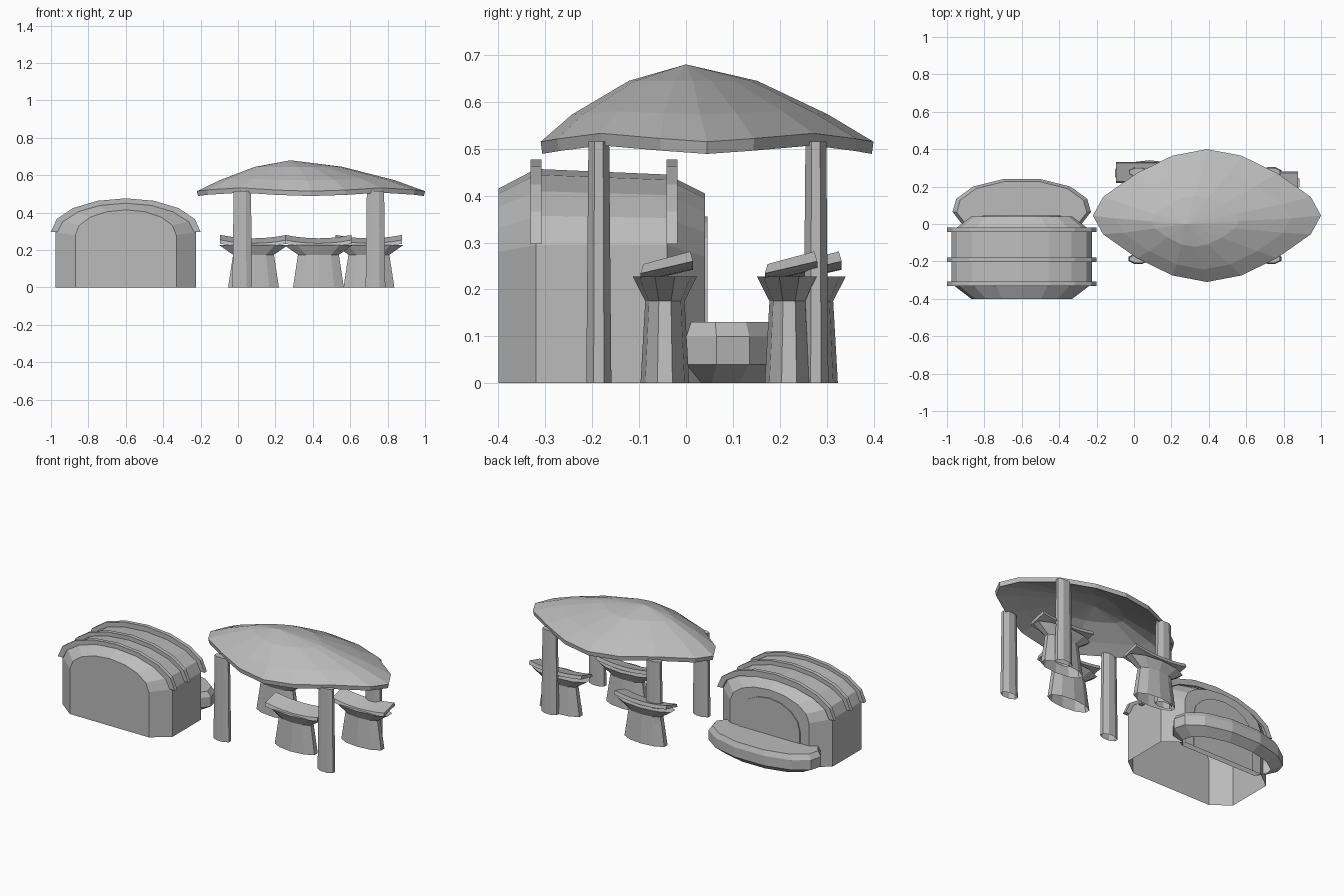
import bpy
import bmesh
from math import cos, sin, pi

cube = bpy.data.objects.get("Cube")
if cube:
    bpy.data.objects.remove(cube)

GREY = (0.5, 0.5, 0.5, 1)
stone = bpy.data.materials.new("plain grey")
stone.diffuse_color = GREY
stone.use_nodes = True
stone.node_tree.nodes["Principled BSDF"].inputs["Base Color"].default_value = GREY


def loft(name, rings, start=False, end=False, closed=True, wrap=False):
    """Skin a list of equal-length rings, optionally capping the ends."""
    bm = bmesh.new()
    rows = [[bm.verts.new(p) for p in ring] for ring in rings]
    n = len(rows[0])
    pairs = list(zip(rows, rows[1:]))
    if wrap:
        pairs.append((rows[-1], rows[0]))
    for a, b in pairs:
        for i in range(n if closed else n - 1):
            j = (i + 1) % n
            bm.faces.new((a[i], a[j], b[j], b[i]))
    if start:
        bm.faces.new(rows[0])
    if end:
        bm.faces.new(rows[-1])
    bmesh.ops.remove_doubles(bm, verts=bm.verts, dist=0.0001)
    bmesh.ops.recalc_face_normals(bm, faces=bm.faces)
    mesh = bpy.data.meshes.new(name)
    bm.to_mesh(mesh)
    bm.free()
    mesh.materials.append(stone)
    obj = bpy.data.objects.new(name, mesh)
    bpy.context.collection.objects.link(obj)
    return obj


def ellipse(cx, cy, z, rx, ry, n):
    return [(cx + rx * cos(2 * pi * (i + 0.5) / n), cy + ry * sin(2 * pi * (i + 0.5) / n), z)
            for i in range(n)]


HUT_X = -0.6


def arch(y, half, spring, top, feet=True):
    """Eight-segment arch outline in the xz plane."""
    pts = [(HUT_X + half * cos(pi * i / 8), y, spring + (top - spring) * sin(pi * i / 8))
           for i in range(9)]
    if feet:
        pts = [(HUT_X + half, y, 0)] + pts + [(HUT_X - half, y, 0)]
    return pts


# Hut: vaulted shell with chamfered ends, open underneath
loft("hut_shell", [arch(-0.4, 0.27, 0.28, 0.415), arch(-0.32, 0.375, 0.295, 0.457),
                   arch(-0.04, 0.375, 0.295, 0.445), arch(0.04, 0.27, 0.27, 0.405)],
     start=True, end=True, closed=False)

# Raised back door
loft("back_door", [arch(0.038, 0.21, 0.2, 0.355), arch(0.046, 0.21, 0.2, 0.355)],
     end=True, closed=False)

# Roof ribs
for label, y in (("front", -0.32), ("middle", -0.19), ("back", -0.03)):
    a, b = y - 0.012, y + 0.012
    profile = [arch(a, 0.4, 0.297, 0.477, False), arch(b, 0.4, 0.297, 0.477, False),
               arch(b, 0.365, 0.297, 0.44, False), arch(a, 0.365, 0.297, 0.44, False)]
    loft(label + "_roof_rib", list(zip(*profile)), True, True)

# Curved ledge behind the hut
PLAN = [(0.32, 0.0), (0.37, 0.065), (0.35, 0.135), (0.26, 0.2), (0.1, 0.24)]


def ledge_ring(z, inset):
    half = [(x * (1 - inset), 0.02 + (y - 0.02) * (1 - inset)) for x, y in PLAN]
    return [(HUT_X + x, y, z) for x, y in half] + [(HUT_X - x, y, z) for x, y in reversed(half)]


loft("back_ledge", [ledge_ring(0, 0.2), ledge_ring(0.04, 0), ledge_ring(0.1, 0),
                    ledge_ring(0.13, 0.06)], end=True)

# Canopy: pinched oval shell with a forward peak
QUARTER = [(0.61, 0, 0), (0.555, 0.1, 0.007), (0.375, 0.227, 0.018), (0.185, 0.32, 0.006)]
RIM = []
for k, (sx, sy) in enumerate(((1, 1), (-1, 1), (-1, -1), (1, -1))):
    part = QUARTER + [(0, 0.355, 0)]
    part = part[:-1] if k % 2 == 0 else part[:0:-1]
    RIM += [(x * sx, y * sy, h) for x, y, h in part]


def canopy_ring(cx, cy, z, scale, lift=0.0):
    return [(cx + x * scale, cy + y * scale, z + h * lift) for x, y, h in RIM]


loft("canopy", [canopy_ring(0.28, 0, 0.68, 0), canopy_ring(0.325, 0.015, 0.645, 0.385),
                canopy_ring(0.37, 0.03, 0.573, 0.77, 0.4), canopy_ring(0.39, 0.045, 0.515, 1, 1),
                canopy_ring(0.39, 0.045, 0.489, 0.99, 1), canopy_ring(0.37, 0.03, 0.545, 0.76, 0.4),
                canopy_ring(0.325, 0.015, 0.617, 0.38), canopy_ring(0.28, 0, 0.65, 0)])

# Canopy posts
for side, x in (("right", 0.023), ("left", 0.735)):
    for end, y in (("front", -0.186), ("back", 0.277)):
        loft(f"{end}_{side}_post", [ellipse(x, y, 0, 0.057, 0.029, 8),
                                    ellipse(x, y, 0.515, 0.05, 0.024, 8)], end=True)

# Stools: flared oval pedestal with a tilted saddle cushion
for label, cx, cy in (("middle", 0.43, -0.045), ("right", 0.083, 0.272), ("left", 0.7, 0.22)):
    loft(label + "_stool_base", [ellipse(cx, cy, 0, 0.143, 0.052, 10),
                                 ellipse(cx, cy, 0.175, 0.115, 0.042, 10),
                                 ellipse(cx, cy, 0.228, 0.195, 0.069, 10)], end=True)
    slices = []
    for i in range(7):
        t = i / 3 - 1
        x, z = cx + 0.178 * t, 0.216 + 0.018 * t * t
        slices.append([(x, cy - 0.052, z), (x, cy + 0.06, z + 0.026),
                       (x, cy + 0.054, z + 0.047), (x, cy - 0.046, z + 0.02)])
    loft(label + "_stool_cushion", slices, True, True)
